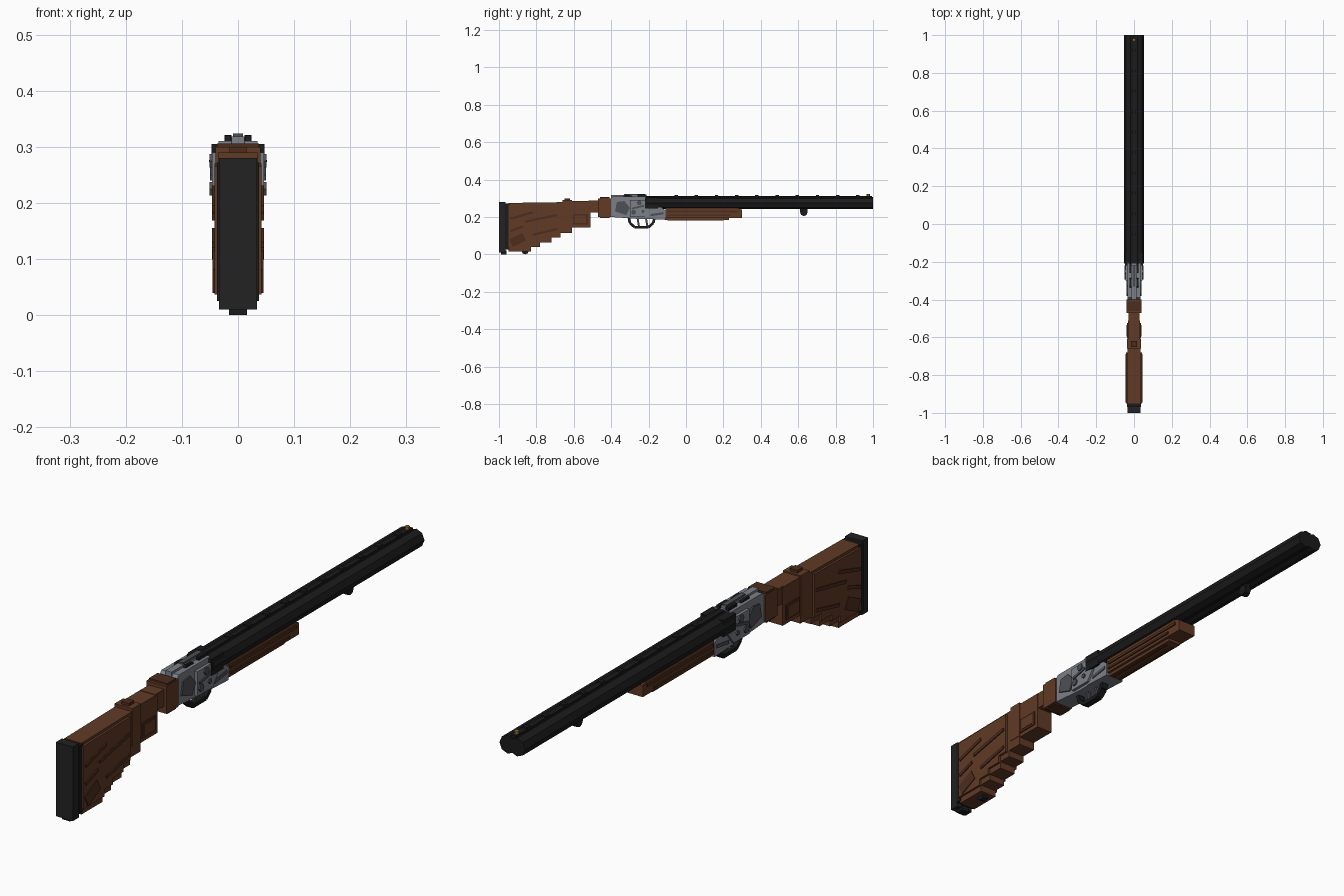
import bpy, bmesh
from math import pi, atan2, hypot
from mathutils import Matrix, Vector

cube = bpy.data.objects.get("Cube")
if cube:
    bpy.data.objects.remove(cube, do_unlink=True)


def material(name, colour):
    m = bpy.data.materials.new(name)
    m.use_nodes = True
    m.diffuse_color = (*colour, 1)
    bsdf = next(n for n in m.node_tree.nodes if n.type == 'BSDF_PRINCIPLED')
    bsdf.inputs["Base Color"].default_value = (*colour, 1)
    return m


wood = material("walnut", (0.12, 0.043, 0.019))
dark_wood = material("dark walnut", (0.075, 0.026, 0.012))
black = material("blued black", (0.011, 0.011, 0.012))
rubber = material("rubber", (0.016, 0.016, 0.016))
steel = material("steel", (0.2, 0.215, 0.245))
dark_steel = material("dark steel", (0.075, 0.08, 0.09))
brass = material("brass", (0.32, 0.15, 0.025))


def finish(name, bm, mat):
    bmesh.ops.recalc_face_normals(bm, faces=bm.faces)
    me = bpy.data.meshes.new(name)
    bm.to_mesh(me)
    bm.free()
    me.materials.append(mat)
    ob = bpy.data.objects.new(name, me)
    bpy.context.collection.objects.link(ob)
    return ob


def box(name, half_x, y, z, mat, x=0, tilt=0):
    """Box centred on x, spanning the y and z ranges, tilted about x."""
    bm = bmesh.new()
    size = Matrix.Diagonal((2 * half_x, y[1] - y[0], z[1] - z[0], 1))
    place = Matrix.Translation((x, sum(y) / 2, sum(z) / 2))
    bmesh.ops.create_cube(bm, size=1, matrix=place @ Matrix.Rotation(tilt, 4, 'X') @ size)
    return finish(name, bm, mat)


def prism(name, profile, half_x, mat, x=0):
    """Side profile of (y, z) points extruded across x."""
    bm = bmesh.new()
    face = bm.faces.new([bm.verts.new((x - half_x, y, z)) for y, z in profile])
    ext = bmesh.ops.extrude_face_region(bm, geom=[face])
    moved = [v for v in ext["geom"] if isinstance(v, bmesh.types.BMVert)]
    bmesh.ops.translate(bm, verts=moved, vec=(2 * half_x, 0, 0))
    return finish(name, bm, mat)


def rod(name, centre, radius, length, axis, mat, sides=8):
    bm = bmesh.new()
    rot = Vector((0, 0, 1)).rotation_difference(Vector(axis)).to_matrix().to_4x4()
    bmesh.ops.create_cone(bm, cap_ends=True, segments=sides, radius1=radius, radius2=radius,
                          depth=length, matrix=Matrix.Translation(centre) @ rot)
    return finish(name, bm, mat)


def strip(name, a, b, half_x, thick, mat, x=0):
    """Bar running between two (y, z) points."""
    y, z = (a[0] + b[0]) / 2, (a[1] + b[1]) / 2
    l = hypot(b[0] - a[0], b[1] - a[1]) / 2
    return box(name, half_x, (y - l, y + l), (z - thick, z + thick), mat, x,
               atan2(b[1] - a[1], b[0] - a[0]))


# Stock with a stepped belly
steps = [(-0.95, 0.015), (-0.83, 0.04), (-0.78, 0.063), (-0.72, 0.09),
         (-0.67, 0.115), (-0.61, 0.14), (-0.51, 0.14)]


def belly(lift, end):
    pts = []
    for (y0, z0), (y1, _) in zip(steps, steps[1:]):
        if y0 < end - 0.01:
            pts += [(y0, z0 + lift), (min(y1, end), z0 + lift)]
    return pts


prism("stock_core", belly(0, -0.61) + [(-0.61, 0.28), (-0.95, 0.275)], 0.034, wood)
prism("stock_cheeks", belly(0.022, -0.68) + [(-0.68, 0.27), (-0.95, 0.265)], 0.042, wood)
box("stock_comb", 0.036, (-0.66, -0.61), (0.15, 0.29), wood)
box("comb_cap", 0.015, (-0.65, -0.62), (0.285, 0.3), dark_wood)
box("grip_block", 0.033, (-0.62, -0.51), (0.145, 0.285), wood)
box("wrist", 0.03, (-0.52, -0.46), (0.225, 0.287), wood)
box("wrist_collar", 0.04, (-0.47, -0.4), (0.2, 0.3), wood)
box("collar_band", 0.037, (-0.46, -0.41), (0.195, 0.306), dark_wood)

# Butt plate
box("butt_plate", 0.034, (-1.0, -0.965), (0.01, 0.28), rubber)
box("butt_spacer", 0.037, (-0.968, -0.945), (0.025, 0.272), black)
box("butt_toe", 0.016, (-0.99, -0.96), (0.0, 0.02), black)

# Carved ridges and panels on both sides
ridges = [((-0.94, 0.19), (-0.82, 0.225)), ((-0.86, 0.175), (-0.69, 0.21)),
          ((-0.82, 0.105), (-0.69, 0.135)), ((-0.94, 0.125), (-0.87, 0.15))]
for s in (-1, 1):
    for a, b in ridges:
        strip("stock_ridge", a, b, 0.004, 0.006, dark_wood, s * 0.042)
    box("stock_panel", 0.003, (-0.94, -0.86), (0.055, 0.1), dark_wood, s * 0.042, 0.45)
    box("grip_panel", 0.004, (-0.605, -0.525), (0.16, 0.215), dark_wood, s * 0.033)
    box("grip_panel_face", 0.004, (-0.595, -0.535), (0.168, 0.207), wood, s * 0.035)

# Receiver
prism("receiver_body", [(-0.4, 0.2), (-0.26, 0.19), (-0.21, 0.19), (-0.21, 0.31),
                        (-0.39, 0.31), (-0.4, 0.3)], 0.035, steel)
prism("receiver_sides", [(-0.3, 0.2), (-0.21, 0.2), (-0.18, 0.24), (-0.21, 0.245),
                         (-0.21, 0.29), (-0.3, 0.29)], 0.046, steel)
prism("receiver_tongue", [(-0.22, 0.19), (-0.11, 0.185), (-0.11, 0.235), (-0.13, 0.25),
                          (-0.22, 0.25)], 0.038, steel)
box("tang", 0.012, (-0.4, -0.22), (0.3, 0.318), steel)
for s in (-1, 1):
    prism("lock_plate", [(-0.38, 0.23), (-0.32, 0.21), (-0.3, 0.25), (-0.33, 0.285),
                         (-0.37, 0.28)], 0.004, dark_steel, s * 0.036)
    for y, z, r in ((-0.25, 0.275, 0.014), (-0.28, 0.225, 0.014), (-0.23, 0.23, 0.009)):
        rod("receiver_screw", (s * 0.046, y, z), r, 0.01, (1, 0, 0), dark_steel, 6)
    strip("receiver_engraving", (-0.29, 0.245), (-0.225, 0.26), 0.003, 0.005,
          dark_steel, s * 0.047)
    strip("tongue_engraving", (-0.19, 0.21), (-0.12, 0.22), 0.003, 0.006,
          dark_steel, s * 0.038)
    prism("hammer", [(-0.34, 0.3), (-0.28, 0.3), (-0.29, 0.315), (-0.33, 0.32)],
          0.005, black, s * 0.018)
    box("breech_catch", 0.006, (-0.26, -0.21), (0.3, 0.321), black, s * 0.018)
box("top_lever", 0.009, (-0.33, -0.22), (0.316, 0.324), dark_steel)

# Trigger guard and triggers
guard = [(-0.305, 0.195), (-0.3, 0.168), (-0.275, 0.146), (-0.2, 0.146),
         (-0.175, 0.168), (-0.17, 0.19)]
for a, b in zip(guard, guard[1:]):
    strip("trigger_guard", a, b, 0.013, 0.007, black)
for y in (-0.26, -0.215):
    strip("trigger", (y, 0.2), (y + 0.008, 0.152), 0.005, 0.005, dark_steel)

# Twin barrels, breech and raised rib
for s in (-1, 1):
    rod("barrel", (s * 0.019, 0.395, 0.275), 0.033, 1.21, (0, 1, 0), black)
box("barrel_web", 0.012, (-0.2, 0.99), (0.25, 0.302), black)
box("breech", 0.047, (-0.22, -0.15), (0.245, 0.305), black)
box("rib", 0.009, (-0.21, 0.995), (0.295, 0.311), black)
for i in range(10):
    y = -0.053 + i * 0.108
    box("rib_post", 0.011, (y - 0.009, y + 0.009), (0.305, 0.317), black)
rod("front_sight", (0, 0.975, 0.315), 0.009, 0.014, (0, 0, 1), brass, 6)

# Wooden fore-end with lengthwise ridges
prism("fore_end", [(-0.11, 0.195), (0.3, 0.195), (0.3, 0.238), (0.27, 0.25),
                   (-0.11, 0.25)], 0.036, wood)
box("fore_end_keel", 0.026, (-0.11, 0.23), (0.184, 0.2), wood)
for s in (-1, 1):
    box("fore_end_rail", 0.004, (-0.1, 0.24), (0.205, 0.213), dark_wood, s * 0.037)
    box("fore_end_upper_rail", 0.004, (-0.1, 0.28), (0.225, 0.236), dark_wood, s * 0.037)
    box("fore_end_keel_rail", 0.005, (-0.1, 0.2), (0.181, 0.188), dark_wood, s * 0.014)

# Sling mounts
for y, z in ((0.63, 0.225), (-0.86, 0.02)):
    rod("sling_swivel", (0, y, z), 0.02, 0.024, (1, 0, 0), black)
    box("sling_stud", 0.008, (y - 0.02, y + 0.02), (z, z + 0.025), black)
